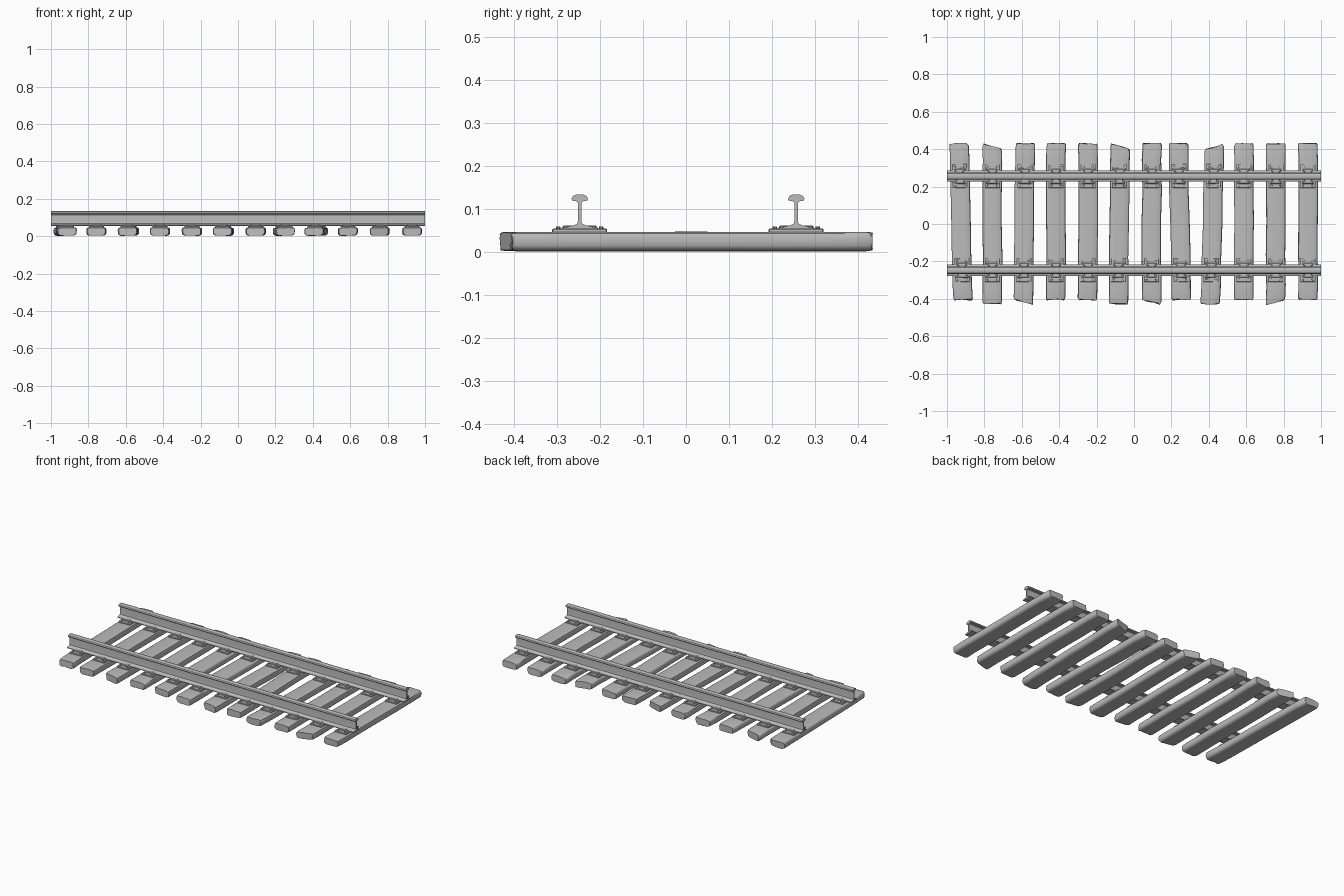
import bpy, bmesh, math, random
from mathutils import Matrix, Vector

random.seed(4)
if "Cube" in bpy.data.objects:
    bpy.data.objects.remove(bpy.data.objects["Cube"])

grey = bpy.data.materials.new("plain_grey")
grey.use_nodes = True
grey.diffuse_color = (0.5, 0.5, 0.5, 1)
grey.node_tree.nodes["Principled BSDF"].inputs["Base Color"].default_value = (0.5, 0.5, 0.5, 1)

RAIL_Y = (-0.247, 0.256)


def finish(name, bm, angle=35):
    bmesh.ops.recalc_face_normals(bm, faces=bm.faces)
    mesh = bpy.data.meshes.new(name)
    bm.to_mesh(mesh)
    bm.free()
    mesh.materials.append(grey)
    obj = bpy.data.objects.new(name, mesh)
    bpy.context.collection.objects.link(obj)
    bpy.ops.object.select_all(action='DESELECT')
    obj.select_set(True)
    bpy.context.view_layer.objects.active = obj
    bpy.ops.object.shade_smooth_by_angle(angle=math.radians(angle))
    return obj


def loft(bm, rings):
    """Skin a list of closed rings of points and cap both ends."""
    rows = [[bm.verts.new(p) for p in ring] for ring in rings]
    n = len(rows[0])
    for a, b in zip(rows, rows[1:]):
        for i in range(n):
            j = (i + 1) % n
            bm.faces.new((a[i], a[j], b[j], b[i]))
    bm.faces.new(rows[0])
    bm.faces.new(rows[-1])


def mirrored(half):
    return half + [(-y, z) for y, z in reversed(half)]


# Rails: one half profile (offset, height), mirrored and extruded along x
half_rail = [(0.030, 0.055), (0.030, 0.059), (0.012, 0.063), (0.005, 0.067), (0.004, 0.075),
             (0.004, 0.114), (0.007, 0.118), (0.018, 0.120), (0.019, 0.125), (0.015, 0.131),
             (0.007, 0.134)]
for side, cy in zip(("right", "left"), RAIL_Y):
    bm = bmesh.new()
    profile = mirrored(half_rail)
    loft(bm, [[(x, cy + y, z) for y, z in profile] for x in (-1, 1)])
    finish(side + "_rail", bm, 30)


# Sleepers: rounded worn beams with skewed, ragged ends
def sleeper(number, x_front, x_back, y_front, y_back, cut_front, cut_back):
    bm = bmesh.new()
    half = [(0.012, 0.003), (0.036, 0.003), (0.046, 0.007), (0.051, 0.015),
            (0.052, 0.034), (0.049, 0.043), (0.044, 0.046), (0.015, 0.047)]
    section = mirrored(half)
    wear = [random.uniform(-0.004, 0.004) for _ in section]
    roll = random.uniform(-0.035, 0.035)
    stations = (0, 0.012, 0.1, 0.3, 0.5, 0.7, 0.9, 0.988, 1)
    rings = []
    for t in stations:
        end = t in (0, 1)
        shrink = 0.92 if end else 1
        wobble = random.uniform(-0.0025, 0.0025)
        cx = x_front + (x_back - x_front) * t
        ring = []
        for (u, z), w in zip(section, wear):
            slant = (cut_front * max(0, 1 - t * 4) + cut_back * max(0, t * 4 - 3)) * u / 0.05
            y = y_front + (y_back - y_front) * t + slant
            if t < 0.05 or t > 0.95:
                y += w
            h = 0.025 + (z - 0.025) * shrink + u * roll * (1 - abs(2 * t - 1) * 0.3)
            ring.append((cx + u * shrink + wobble, y, max(0, h)))
        rings.append(ring)
    loft(bm, rings)
    finish(f"sleeper_{number}", bm, 40)


# Front x, back x, front y, back y, slant of the front cut, slant of the back cut
layout = [
    (-0.915, -0.936, -0.405, 0.430, 0, 0),
    (-0.757, -0.757, -0.427, 0.414, 0, -0.013),
    (-0.590, -0.582, -0.417, 0.430, -0.013, 0),
    (-0.417, -0.417, -0.405, 0.430, 0, 0),
    (-0.247, -0.245, -0.405, 0.430, 0, 0),
    (-0.085, -0.075, -0.427, 0.414, 0, -0.013),
    (0.093, 0.096, -0.418, 0.430, -0.012, 0),
    (0.254, 0.237, -0.405, 0.430, 0, 0),
    (0.408, 0.430, -0.427, 0.412, 0, 0.013),
    (0.587, 0.587, -0.405, 0.430, 0, 0),
    (0.757, 0.760, -0.418, 0.430, 0.012, 0),
    (0.930, 0.930, -0.405, 0.430, 0, 0),
]


def box(bm, frame, center, size, bevel=0.0015):
    made = bmesh.ops.create_cube(bm, size=1)["verts"]
    bmesh.ops.scale(bm, vec=size, verts=made)
    bmesh.ops.translate(bm, vec=center, verts=made)
    bmesh.ops.transform(bm, matrix=frame, verts=made)
    edges = list({e for v in made for e in v.link_edges})
    bmesh.ops.bevel(bm, geom=edges, offset=bevel, segments=1, affect='EDGES')


# Fastenings: base plate, raised seat, and a clip with two bolts on each side
def fastening(name, x, y, angle):
    bm = bmesh.new()
    frame = Matrix.Translation((x, y, 0)) @ Matrix.Rotation(angle, 4, 'Z')
    box(bm, frame, (0, 0, 0.049), (0.080, 0.126, 0.011))
    box(bm, frame, (0, 0, 0.054), (0.066, 0.084, 0.006))
    for s in (-1, 1):
        box(bm, frame, (0, s * 0.032, 0.058), (0.056, 0.014, 0.009), 0.003)
        box(bm, frame, (0, s * 0.024, 0.060), (0.036, 0.014, 0.005))
        for bx in (-0.024, 0.024):
            bmesh.ops.create_cone(bm, cap_ends=True, segments=8, radius1=0.005, radius2=0.004,
                                  depth=0.008,
                                  matrix=frame @ Matrix.Translation((bx, s * 0.050, 0.056)))
    finish(name, bm, 30)


for i, row in enumerate(layout, 1):
    sleeper(i, *row)
    xf, xb, yf, yb = row[:4]
    slope = (xb - xf) / (yb - yf)
    for side, cy in zip(("right", "left"), RAIL_Y):
        fastening(f"{side}_fastening_{i}", xf + slope * (cy - yf), cy, -math.atan(slope))
